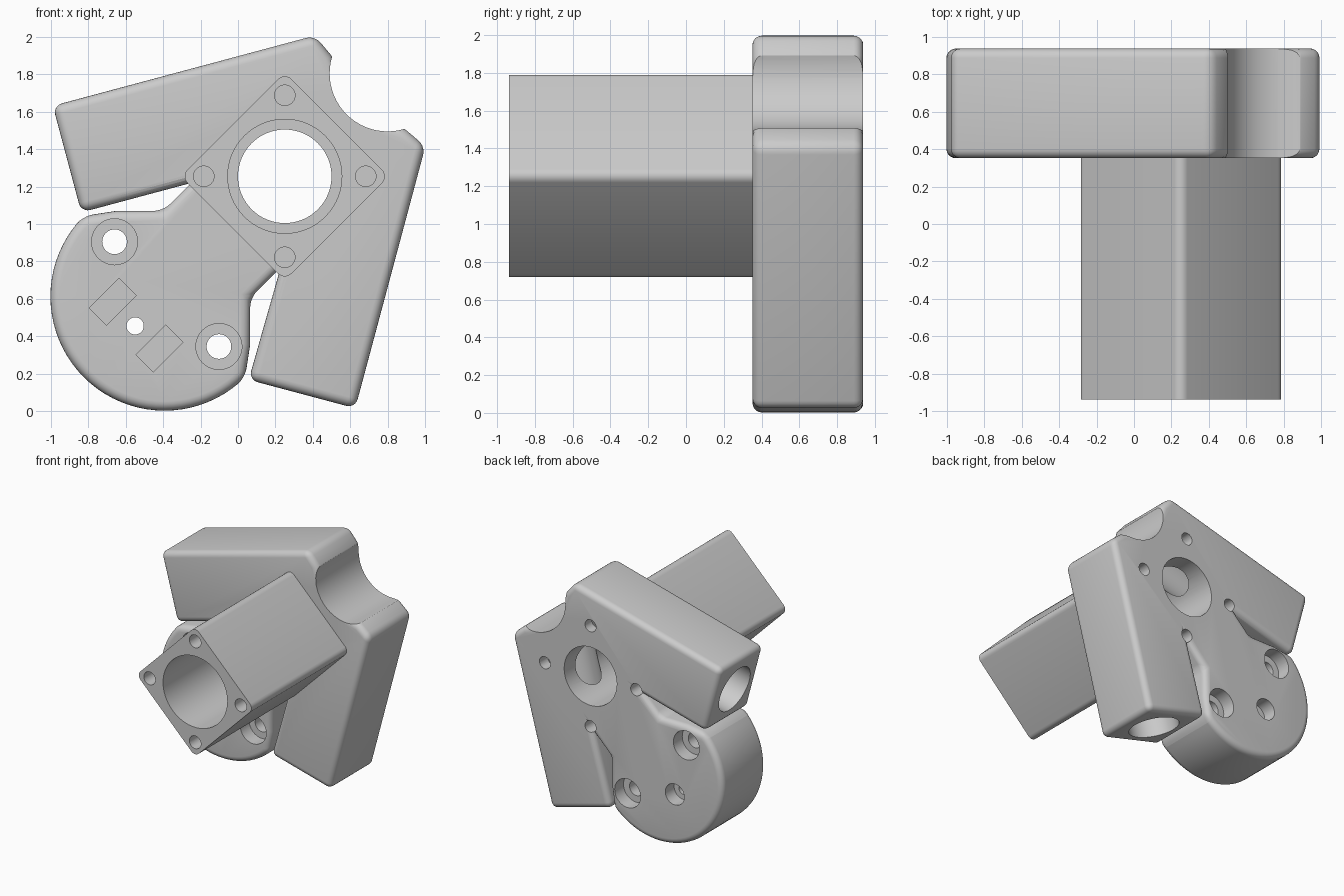
import bpy, bmesh
from math import radians, sin, cos
from mathutils import Vector

cube = bpy.data.objects.get("Cube")
if cube:
    bpy.data.objects.remove(cube, do_unlink=True)

FRONT, BACK, TUBE_FRONT = 0.352, 0.938, -0.938
BORE = (0.25, 1.255)

grey = bpy.data.materials.new("plain_grey")
grey.use_nodes = True
grey.diffuse_color = (0.6, 0.6, 0.6, 1)
grey.node_tree.nodes["Principled BSDF"].inputs["Base Color"].default_value = (0.6, 0.6, 0.6, 1)


def mirror(p):
    """Reflect an (x, z) point across the diagonal symmetry axis."""
    return (p[1] - 1.005, p[0] + 1.005)


def activate(ob):
    bpy.ops.object.select_all(action='DESELECT')
    ob.select_set(True)
    bpy.context.view_layer.objects.active = ob


def apply(ob, mod):
    activate(ob)
    bpy.ops.object.modifier_apply(modifier=mod.name)


def prism(name, outline, y0, y1):
    """Extrude an (x, z) outline along y."""
    bm = bmesh.new()
    face = bm.faces.new([bm.verts.new((x, y0, z)) for x, z in outline])
    out = bmesh.ops.extrude_face_region(bm, geom=[face])
    moved = [v for v in out["geom"] if isinstance(v, bmesh.types.BMVert)]
    bmesh.ops.translate(bm, verts=moved, vec=(0, y1 - y0, 0))
    bmesh.ops.recalc_face_normals(bm, faces=bm.faces)
    mesh = bpy.data.meshes.new(name)
    bm.to_mesh(mesh)
    bm.free()
    ob = bpy.data.objects.new(name, mesh)
    bpy.context.collection.objects.link(ob)
    mesh.materials.append(grey)
    return ob


def round_edges(ob, width):
    mod = ob.modifiers.new("rounding", 'BEVEL')
    mod.width, mod.segments = width, 5
    mod.limit_method, mod.angle_limit = 'ANGLE', radians(30)
    mod.use_clamp_overlap = False
    apply(ob, mod)


def combine(ob, other, operation='DIFFERENCE'):
    mod = ob.modifiers.new("combine", 'BOOLEAN')
    mod.operation, mod.solver, mod.object = operation, 'EXACT', other
    apply(ob, mod)
    bpy.data.objects.remove(other, do_unlink=True)


def drill(ob, start, end, radius, sides=48):
    """Cut a round hole between two points."""
    a, b = Vector(start), Vector(end)
    bpy.ops.mesh.primitive_cylinder_add(vertices=sides, radius=radius,
                                        depth=(b - a).length, location=(a + b) / 2)
    cutter = bpy.context.object
    cutter.rotation_euler = (b - a).to_track_quat('Z', 'Y').to_euler()
    cutter.data.materials.append(grey)
    bpy.context.view_layer.update()
    combine(ob, cutter)


def drill_y(ob, centre, y0, y1, radius, sides=48):
    x, z = centre
    drill(ob, (x, y0, z), (x, y1, z), radius, sides)


def diamond_corners(offset):
    x, z = BORE
    return [(x, z + offset), (x + offset, z), (x, z - offset), (x - offset, z)]


# Two angled arms in one L-shaped block
half = [(-0.838, 1.062), (-0.99, 1.632), (0.41, 2.007), (0.5, 1.9), (0.53, 1.8)]
outline = [(0.406, 1.395)] + half + [mirror(p) for p in reversed(half)]
body = prism("angled_body", outline, FRONT, BACK)
round_edges(body, 0.05)

# Round mounting lobe with its neck
cx, cz, radius = -0.393, 0.612, 0.61
arc = [(cx + radius * cos(radians(135 + i * 4.5)), cz + radius * sin(radians(135 + i * 4.5)))
       for i in range(41)]
side = [(0.3, 1.77), (-0.4, 1.07), (-0.65, 1.07)]
lobe = prism("lobe", side + arc + [mirror(p) for p in reversed(side)], FRONT, BACK)
round_edges(lobe, 0.05)
combine(body, lobe, 'UNION')

# Concave notch at the outer corner and the central bore
drill_y(body, (0.8, 1.805), 0.2, 1.1, 0.31, 64)
drill_y(body, BORE, 0.2, 1.1, 0.25, 64)

# Long bores entering from the arm ends
mid_y = (FRONT + BACK) / 2
for flip in (False, True):
    ends = [(-1.06, 1.304), (0.34, 1.68)]
    if flip:
        ends = [mirror(p) for p in ends]
    (ax, az), (bx, bz) = ends
    drill(body, (ax, mid_y, az), (bx, mid_y, bz), 0.2)

# Blind screw holes around the bore on the back
for p in diamond_corners(0.433):
    drill_y(body, p, BACK - 0.25, BACK + 0.1, 0.052, 24)

# Counterbored lobe holes
for p, small, front_r, back_r in (((-0.66, 0.905), 0.066, 0.123, 0.123),
                                  ((-0.102, 0.345), 0.066, 0.123, 0.123),
                                  ((-0.55, 0.455), 0.046, 0, 0.09)):
    drill_y(body, p, 0.2, 1.1, small, 32)
    drill_y(body, p, BACK - 0.12, BACK + 0.1, back_r, 40)
    if front_r:
        drill_y(body, p, FRONT - 0.1, FRONT + 0.12, front_r, 40)

# Rectangular pockets in the lobe front
along, across = Vector((0.08, 0.08)), Vector((0.046, -0.046))
for c in (Vector((-0.67, 0.585)), Vector((-0.42, 0.335))):
    corners = [c + along + across, c + along - across, c - along - across, c - along + across]
    combine(body, prism("pocket_cutter", corners, FRONT - 0.1, FRONT + 0.1))

# Square tube standing out of the front, turned on its corner
tube = prism("square_tube", diamond_corners(0.556), TUBE_FRONT, FRONT + 0.005)
bm = bmesh.new()
bm.from_mesh(tube.data)
long_edges = [e for e in bm.edges if abs(e.verts[0].co.y - e.verts[1].co.y) > 0.5]
bmesh.ops.bevel(bm, geom=long_edges, offset=0.05, segments=5, profile=0.5, affect='EDGES')
bm.to_mesh(tube.data)
bm.free()
drill_y(tube, BORE, -1.1, 0.5, 0.305, 64)
for p in diamond_corners(0.433):
    drill_y(tube, p, TUBE_FRONT - 0.1, TUBE_FRONT + 0.3, 0.055, 24)

for ob in (body, tube):
    activate(ob)
    bpy.ops.object.shade_smooth_by_angle(angle=radians(30))
